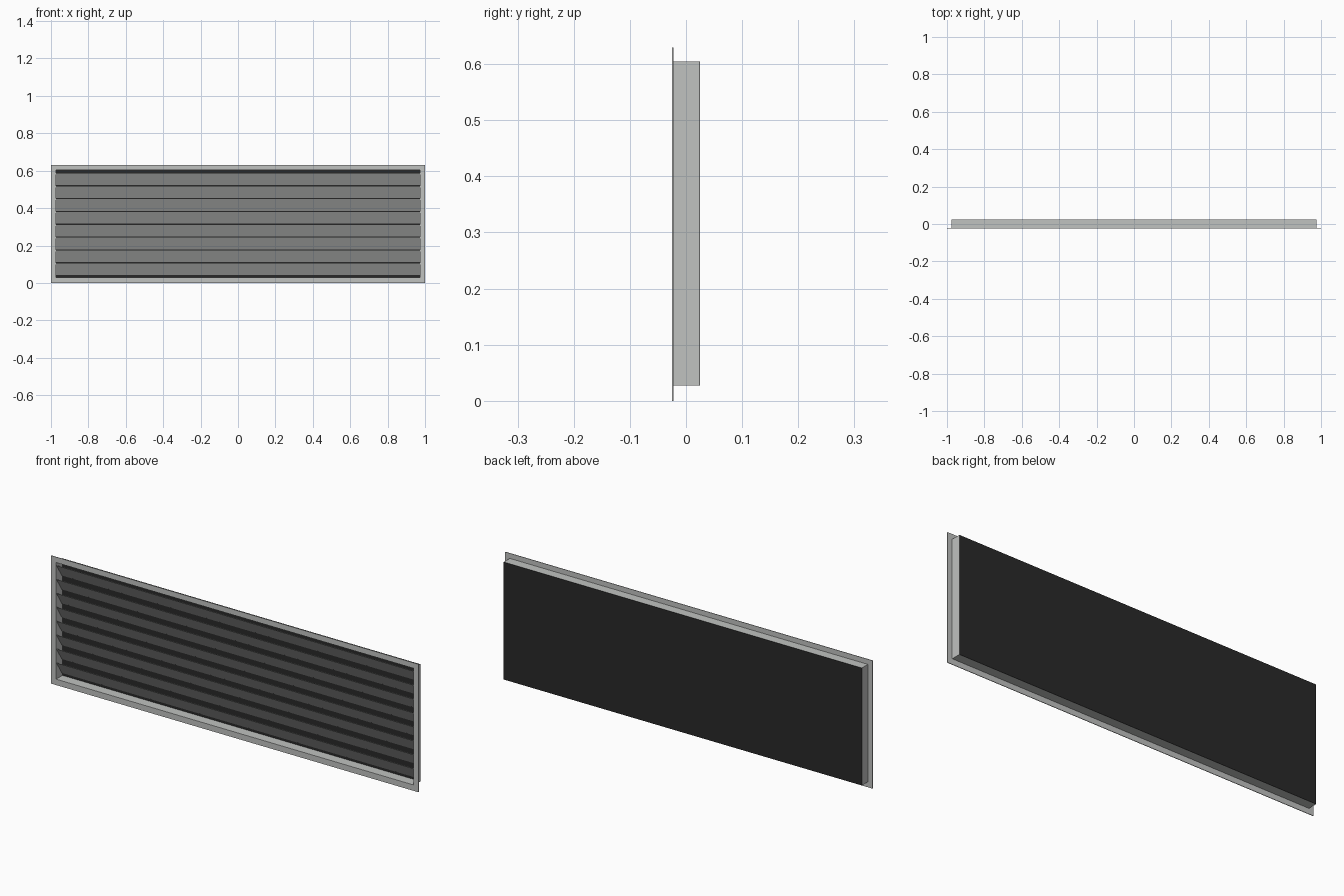
import bpy
import bmesh
from mathutils import Vector

cube = bpy.data.objects.get("Cube")
if cube:
    bpy.data.objects.remove(cube, do_unlink=True)


def material(name, rgb):
    mat = bpy.data.materials.new(name)
    mat.use_nodes = True
    mat.diffuse_color = (*rgb, 1)
    mat.node_tree.nodes["Principled BSDF"].inputs["Base Color"].default_value = (*rgb, 1)
    return mat


aluminium = material("light grey metal", (0.53, 0.54, 0.53))
black = material("black backing", (0.022, 0.022, 0.022))

WIDTH, HEIGHT = 2.0, 0.63
HALF_IN = 0.975                  # half width of the sleeve
Z_LOW, Z_HIGH = 0.027, 0.605     # sleeve bottom and top
FRONT, BACK = -0.025, 0.025
SHEET = 0.003


def finish(name, bm, mat):
    bmesh.ops.recalc_face_normals(bm, faces=bm.faces)
    mesh = bpy.data.meshes.new(name)
    bm.to_mesh(mesh)
    bm.free()
    mesh.materials.append(mat)
    obj = bpy.data.objects.new(name, mesh)
    bpy.context.collection.objects.link(obj)
    return obj


def extrude(name, profile, direction, mat):
    """Solid made by sweeping a flat outline along a vector."""
    bm = bmesh.new()
    face = bm.faces.new([bm.verts.new(p) for p in profile])
    swept = bmesh.ops.extrude_face_region(bm, geom=[face], use_keep_orig=True)
    moved = [v for v in swept["geom"] if isinstance(v, bmesh.types.BMVert)]
    bmesh.ops.translate(bm, verts=moved, vec=Vector(direction))
    return finish(name, bm, mat)


def rectangle(half, low, high, y):
    return [Vector(p) for p in ((-half, y, low), (half, y, low), (half, y, high), (-half, y, high))]


def ring(name, outer, inner, depth, mat):
    """Rectangular tube between two outlines, swept backwards."""
    bm = bmesh.new()
    back = Vector((0, depth, 0))
    loops = [[bm.verts.new(p + off) for p in outline]
             for outline, off in ((outer, back * 0), (outer, back), (inner, back), (inner, back * 0))]
    for a, b in zip(loops, loops[1:] + loops[:1]):
        for i in range(4):
            j = (i + 1) % 4
            bm.faces.new((a[i], a[j], b[j], b[i]))
    return finish(name, bm, mat)


# Thin flange around the front opening
ring("front_flange", rectangle(WIDTH / 2, 0, HEIGHT, FRONT),
     rectangle(HALF_IN - 0.002, Z_LOW + 0.002, Z_HIGH - 0.002, FRONT), SHEET, aluminium)

# Sheet sleeve behind the flange
ring("sleeve", rectangle(HALF_IN, Z_LOW, Z_HIGH, FRONT + SHEET),
     rectangle(HALF_IN - 0.002, Z_LOW + 0.002, Z_HIGH - 0.002, FRONT + SHEET),
     BACK - FRONT - SHEET - 0.001, aluminium)

# Dark panel closing the back
extrude("back_panel", rectangle(HALF_IN, Z_LOW, Z_HIGH, BACK - 0.001), (0, 0.001, 0), black)

# Sloping louvre slats, front edge high and back edge low
COUNT, FIRST, LAST = 8, 0.041, 0.589
pitch = (LAST - FIRST) / COUNT
slat_front, slat_back = FRONT + 0.003, BACK - 0.003
for n in range(COUNT):
    low = FIRST + n * pitch + 0.002
    high = low + pitch - 0.004
    x = -HALF_IN + 0.002
    outline = [(x, slat_front, high), (x, slat_front + SHEET, high),
               (x, slat_back, low), (x, slat_back - SHEET, low)]
    extrude(f"louvre_slat_{n + 1}", outline, (2 * HALF_IN - 0.004, 0, 0), aluminium)
